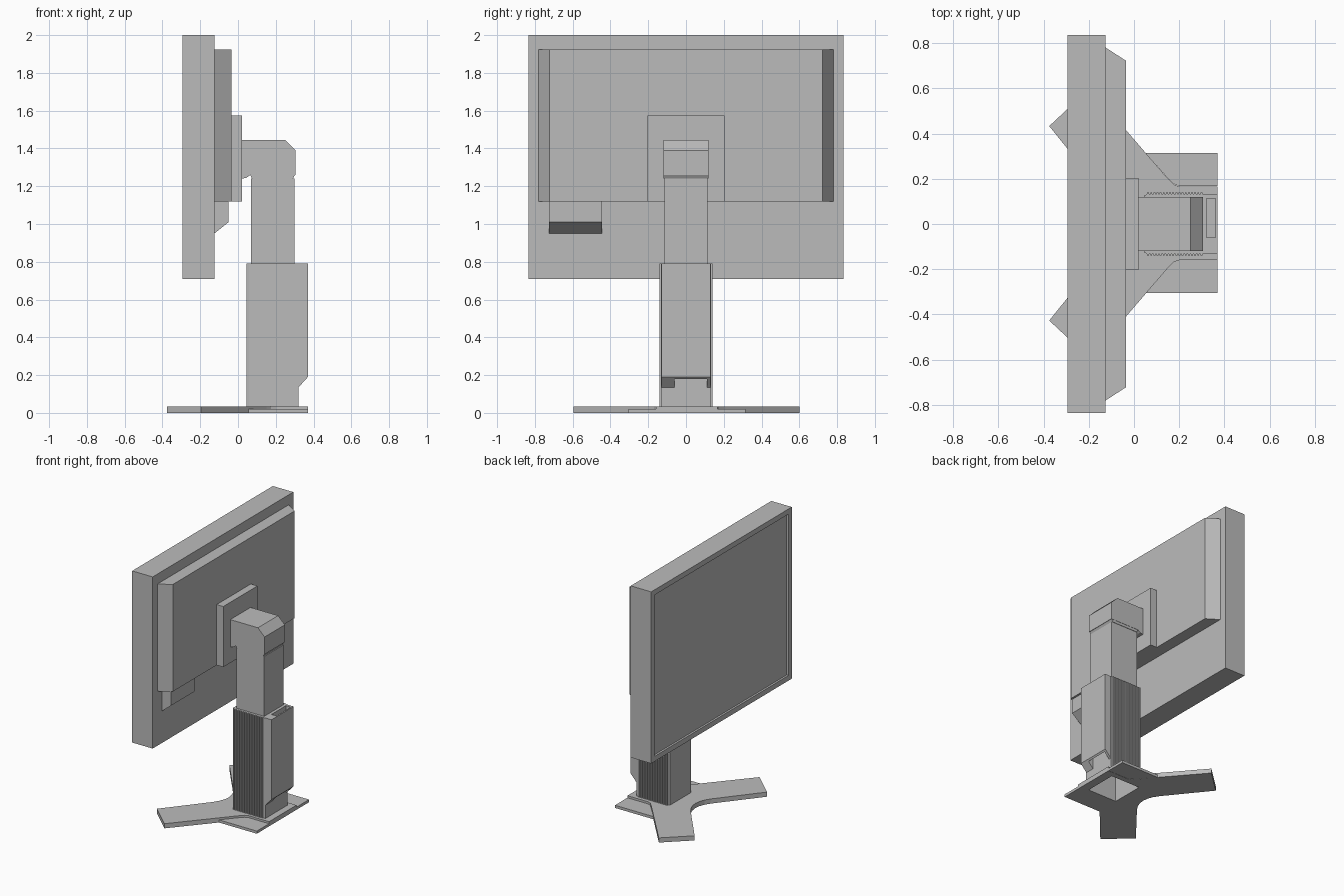
import bpy, bmesh
from mathutils import Vector

old = bpy.data.objects.get("Cube")
if old:
    bpy.data.objects.remove(old, do_unlink=True)

grey = bpy.data.materials.new("plain_grey")
grey.use_nodes = True
grey.diffuse_color = (0.5, 0.5, 0.5, 1)
grey.node_tree.nodes["Principled BSDF"].inputs["Base Color"].default_value = (0.5, 0.5, 0.5, 1)


def finish(name, bm):
    bmesh.ops.recalc_face_normals(bm, faces=bm.faces)
    mesh = bpy.data.meshes.new(name)
    bm.to_mesh(mesh)
    bm.free()
    mesh.materials.append(grey)
    obj = bpy.data.objects.new(name, mesh)
    bpy.context.collection.objects.link(obj)
    return obj


def prism(name, points, low, high, axis="z"):
    """Extrude an outline: (x, y) points along z, or (x, z) points along y."""
    bm = bmesh.new()
    place = (lambda a, b: (a, b, low)) if axis == "z" else (lambda a, b: (a, low, b))
    face = bm.faces.new([bm.verts.new(place(a, b)) for a, b in points])
    shift = Vector((0, 0, high - low)) if axis == "z" else Vector((0, high - low, 0))
    out = bmesh.ops.extrude_face_region(bm, geom=[face])
    bmesh.ops.translate(bm, vec=shift, verts=[v for v in out["geom"] if isinstance(v, bmesh.types.BMVert)])
    return finish(name, bm)


def box(name, x, y, z):
    return prism(name, [(x[0], y[0]), (x[1], y[0]), (x[1], y[1]), (x[0], y[1])], *z)


def mirrored(half):
    return half + [(x, -y) for x, y in reversed(half) if y != 0]


def cut(obj, cutter):
    cutter.hide_render = True
    cutter.hide_viewport = True
    mod = obj.modifiers.new("cut", "BOOLEAN")
    mod.operation = "DIFFERENCE"
    mod.solver = "EXACT"
    mod.object = cutter


# Display panel with a recessed screen face
panel = box("display_panel", (-0.295, -0.125), (-0.835, 0.835), (0.71, 2.0))
bm = bmesh.new()
bm.from_mesh(panel.data)
bm.normal_update()
front = [f for f in bm.faces if f.normal.x < -0.9]
bmesh.ops.inset_region(bm, faces=front, thickness=0.055)
inner = bmesh.ops.extrude_face_region(bm, geom=front)
bmesh.ops.translate(bm, vec=(0.015, 0, 0), verts=[v for v in inner["geom"] if isinstance(v, bmesh.types.BMVert)])
bmesh.ops.delete(bm, geom=front, context="FACES_ONLY")
bm.to_mesh(panel.data)
bm.free()

# Rear housing with slanted sides, port cover and mount plate
prism("rear_housing", mirrored([(-0.125, 0.78), (-0.035, 0.722)]), 1.12, 1.925)
prism("port_cover", [(-0.125, 0.95), (-0.05, 1.01), (-0.05, 1.12), (-0.125, 1.12)], -0.725, -0.445, "y")
box("mount_plate", (-0.035, 0.02), (-0.203, 0.203), (1.12, 1.575))

# Pivot head and its collar
prism("pivot_head", [(0.02, 1.24), (0.045, 1.245), (0.065, 1.26), (0.305, 1.26),
                     (0.305, 1.39), (0.25, 1.445), (0.02, 1.445)], -0.12, 0.12, "y")
prism("head_collar", [(0.075, 1.24), (0.29, 1.24), (0.302, 1.26), (0.065, 1.26)], -0.118, 0.118, "y")

# Sliding upper column
box("upper_column", (0.068, 0.298), (-0.115, 0.115), (0.5, 1.24))

# Ribbed lower column, hollow at the foot
ribs = 18
start, pitch = 0.058, 0.25 / ribs
side = [(0.045, 0.125)]
for i in range(ribs):
    x = start + i * pitch
    side += [(x, 0.133), (x, 0.14), (x + pitch * 0.6, 0.14), (x + pitch * 0.6, 0.133)]
side.append((0.32, 0.133))
column = prism("lower_column", mirrored(side), 0.035, 0.79)
hollow = box("foot_hollow", (0.06, 0.305), (-0.125, 0.125), (-0.1, 0.35))
cut(column, hollow)

# Cable cover with a vertical slot
cover = prism("cable_cover", [(0.32, 0.135), (0.37, 0.19), (0.37, 0.79), (0.32, 0.79)], -0.131, 0.131, "y")
cut(cover, box("cable_slot", (0.315, 0.36), (-0.06, 0.112), (0.0, 0.9)))

# Forked foot plate with two splayed legs
foot = prism("foot_plate", mirrored([
    (0.37, 0.163), (0.2, 0.163), (0.175, 0.172), (0.15, 0.197), (-0.195, 0.598), (-0.375, 0.43),
    (-0.125, 0.12), (-0.1, 0.08), (-0.085, 0.04), (-0.08, 0)]), 0, 0.035)
foot.location.y = 0.003
cut(foot, hollow)

# Thin wings beside the foot plate
for s, name in ((1, "left_wing"), (-1, "right_wing")):
    wing = prism(name, [(x, y * s) for x, y in (
        (0.05, 0.31), (0.37, 0.31), (0.37, 0.163), (0.2, 0.163), (0.175, 0.172), (0.15, 0.197))], 0, 0.02)
    wing.location.y = 0.005
